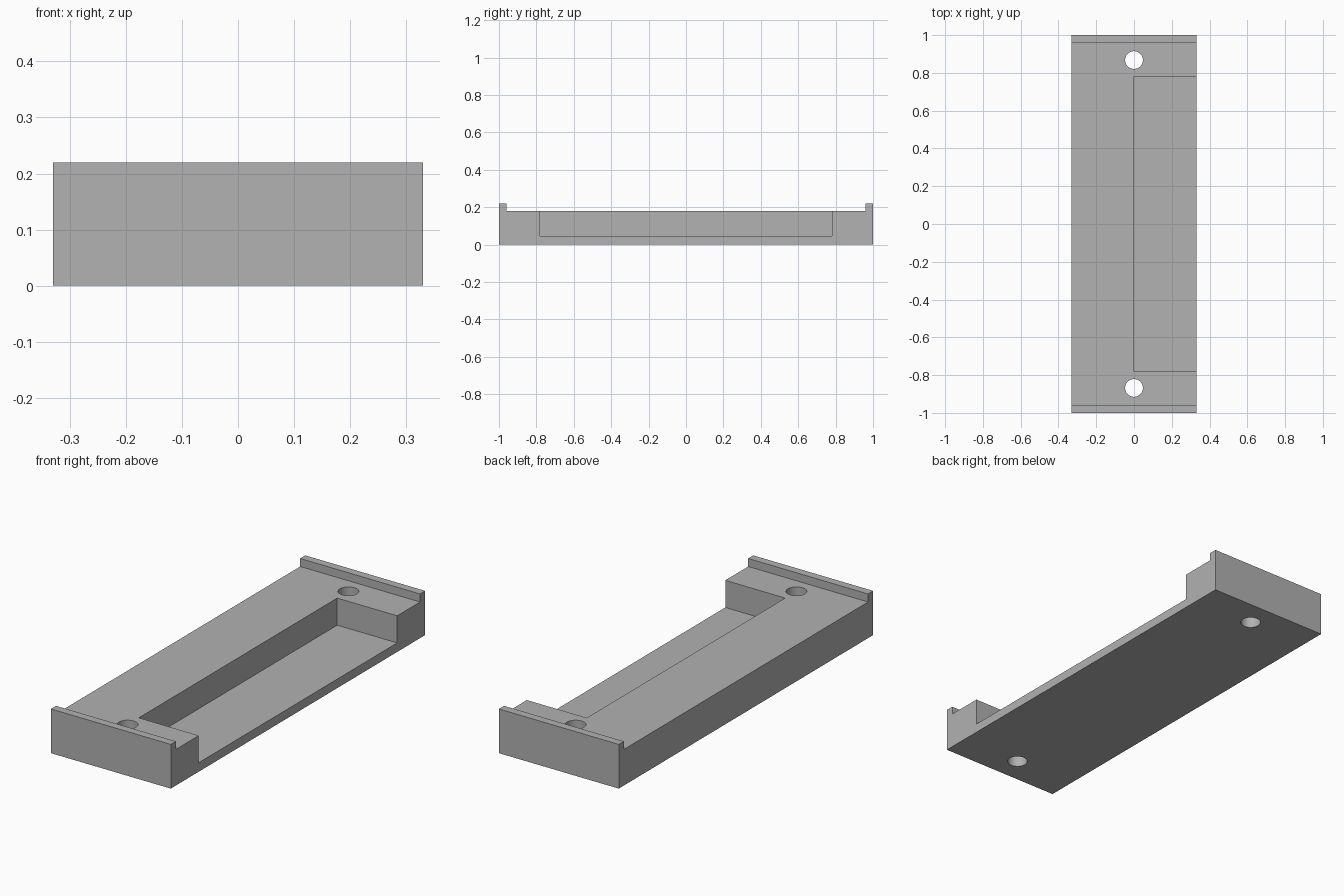
import bpy
import bmesh

if "Cube" in bpy.data.objects:
    bpy.data.objects.remove(bpy.data.objects["Cube"], do_unlink=True)

HALF_W = 0.33
SHELF, LIP, FLOOR = 0.18, 0.22, 0.045

grey = bpy.data.materials.new("plain_grey")
grey.use_nodes = True
colour = (0.445, 0.445, 0.445, 1)
grey.diffuse_color = colour
grey.node_tree.nodes["Principled BSDF"].inputs["Base Color"].default_value = colour


def finish(name, bm):
    bmesh.ops.recalc_face_normals(bm, faces=bm.faces)
    mesh = bpy.data.meshes.new(name)
    bm.to_mesh(mesh)
    bm.free()
    mesh.materials.append(grey)
    obj = bpy.data.objects.new(name, mesh)
    bpy.context.collection.objects.link(obj)
    return obj


def cut(target, cutter):
    mod = target.modifiers.new(cutter.name, 'BOOLEAN')
    mod.operation = 'DIFFERENCE'
    mod.solver = 'EXACT'
    mod.object = cutter
    bpy.context.view_layer.objects.active = target
    bpy.ops.object.modifier_apply(modifier=mod.name)
    bpy.data.objects.remove(cutter, do_unlink=True)


# Base: side profile with a raised lip at each end, extruded across the width
half = [(1, 0), (1, LIP), (0.96, LIP), (0.96, SHELF)]
profile = half + [(-y, z) for y, z in reversed(half)]
bm = bmesh.new()
face = bm.faces.new([bm.verts.new((-HALF_W, y, z)) for y, z in profile])
ext = bmesh.ops.extrude_face_region(bm, geom=[face])
verts = [v for v in ext["geom"] if isinstance(v, bmesh.types.BMVert)]
bmesh.ops.translate(bm, verts=verts, vec=(2 * HALF_W, 0, 0))
base = finish("mounting_base", bm)

# Pocket open to the top and to one long side
bm = bmesh.new()
bmesh.ops.create_cube(bm, size=1)
bmesh.ops.scale(bm, verts=bm.verts, vec=(0.5, 1.56, 0.4))
bmesh.ops.translate(bm, verts=bm.verts, vec=(0.25, 0, FLOOR + 0.2))
cut(base, finish("pocket_cutter", bm))

# Screw hole through each end
for y in (-0.868, 0.868):
    bm = bmesh.new()
    bmesh.ops.create_cone(bm, cap_ends=True, segments=48, radius1=0.047,
                          radius2=0.047, depth=1)
    bmesh.ops.translate(bm, verts=bm.verts, vec=(0, y, 0.1))
    cut(base, finish("hole_cutter", bm))

# Smooth hole walls, sharp edges elsewhere
bpy.ops.object.select_all(action='DESELECT')
base.select_set(True)
bpy.context.view_layer.objects.active = base
bpy.ops.object.shade_smooth_by_angle()
